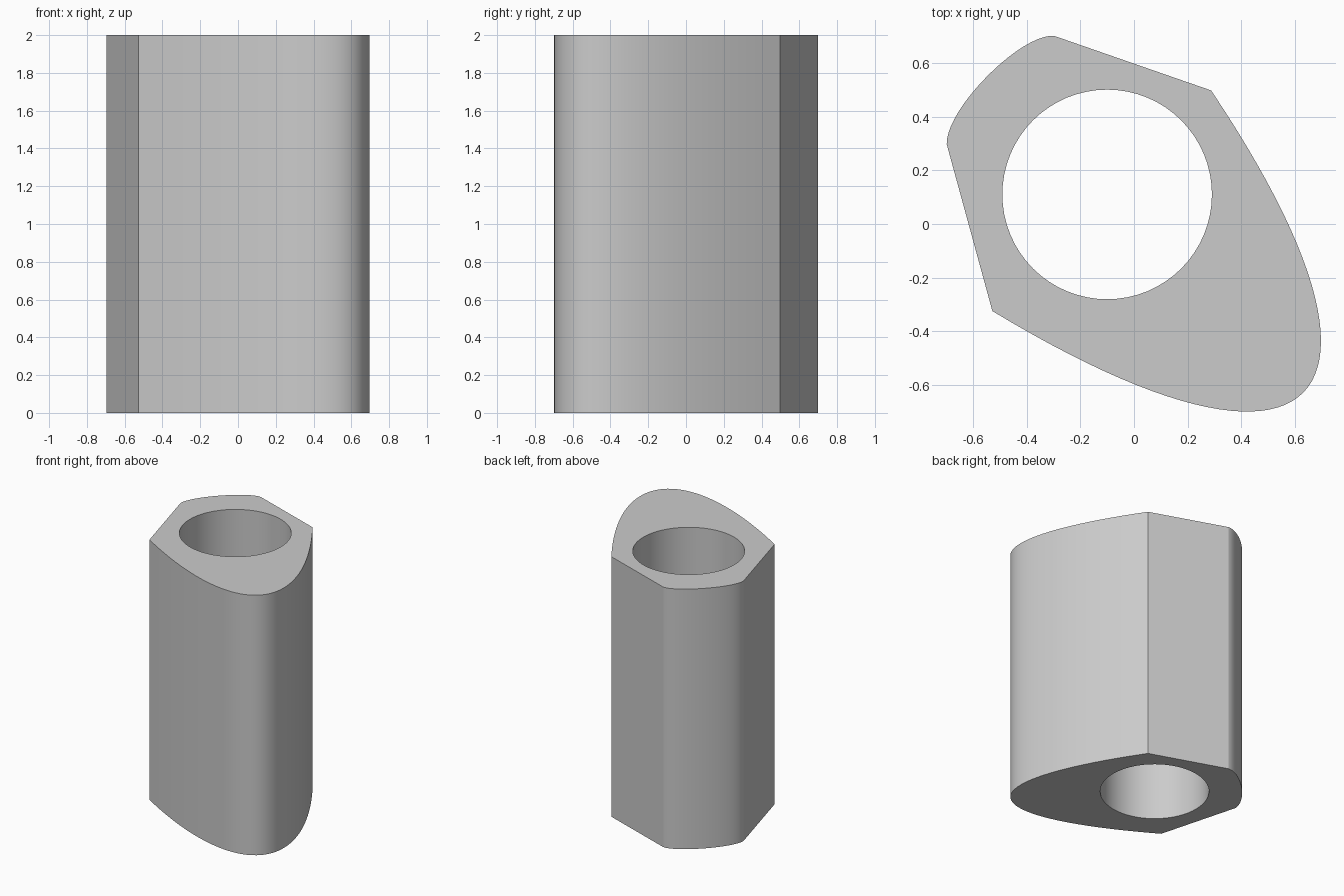
import bpy
import math
from mathutils import Vector
from mathutils.geometry import interpolate_bezier

cube = bpy.data.objects.get("Cube")
if cube:
    bpy.data.objects.remove(cube, do_unlink=True)

HEIGHT = 2.0


def arc(points, count):
    """Sample a cubic curve given as start, two handles, end."""
    return interpolate_bezier(*[Vector(p) for p in points], count)


def add_loop(curve, points):
    spline = curve.splines.new("POLY")
    spline.points.add(len(points) - 1)
    for target, p in zip(spline.points, points):
        target.co = (p[0], p[1], 0, 1)
    spline.use_cyclic_u = True


# Outer profile: broad nose and small rounded heel, joined by two flat sides
nose = arc([(0.287, 0.497), (1.07, -0.67), (0.69, -1.06), (-0.527, -0.324)], 49)
heel = arc([(-0.697, 0.297), (-0.70, 0.43), (-0.42, 0.71), (-0.297, 0.70)], 21)

# Round bore
bore = [(-0.10 + 0.39 * math.cos(a), 0.11 + 0.39 * math.sin(a))
        for a in (math.tau * i / 64 for i in range(64))]

# Filled profile extruded into the block
profile = bpy.data.curves.new("bored_block", "CURVE")
profile.dimensions = "2D"
profile.fill_mode = "BOTH"
profile.extrude = HEIGHT / 2
add_loop(profile, nose + heel)
add_loop(profile, bore)
block = bpy.data.objects.new("bored_block", profile)
block.location.z = HEIGHT / 2
bpy.context.collection.objects.link(block)

bpy.ops.object.select_all(action="DESELECT")
block.select_set(True)
bpy.context.view_layer.objects.active = block
bpy.ops.object.convert(target="MESH")
block = bpy.context.object

# Weld the caps to the walls and face everything outward
bpy.ops.object.mode_set(mode="EDIT")
bpy.ops.mesh.select_all(action="SELECT")
bpy.ops.mesh.remove_doubles(threshold=0.0001)
bpy.ops.mesh.normals_make_consistent(inside=False)
bpy.ops.object.mode_set(mode="OBJECT")
bpy.ops.object.shade_smooth_by_angle(angle=math.radians(15))

# Plain grey
grey = bpy.data.materials.new("light_grey")
grey.use_nodes = True
colour = (0.6, 0.6, 0.6, 1)
grey.diffuse_color = colour
grey.node_tree.nodes["Principled BSDF"].inputs["Base Color"].default_value = colour
block.data.materials.clear()
block.data.materials.append(grey)
